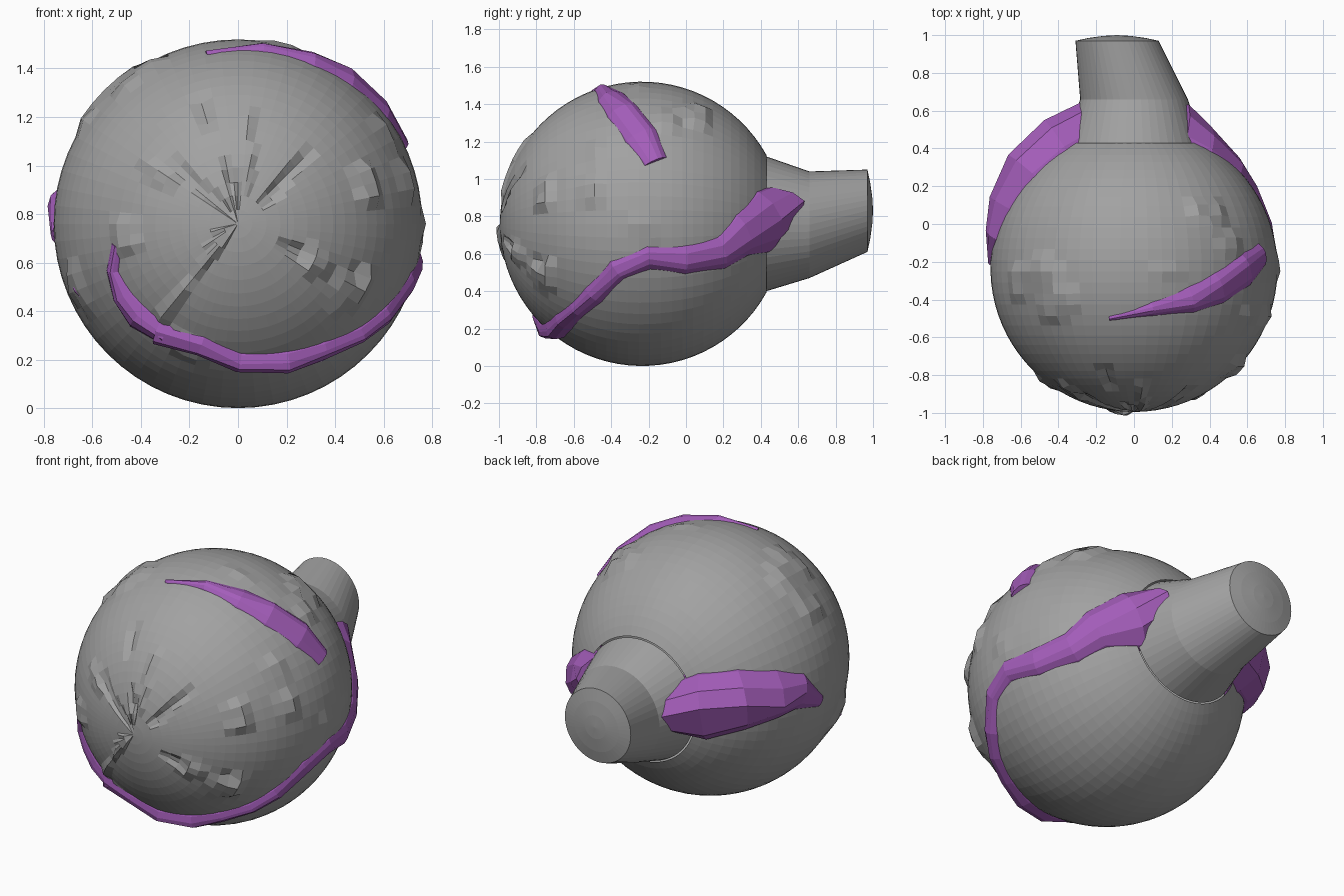
import bpy, bmesh, math, random
from mathutils import Vector

random.seed(4)
CENTRE = Vector((0, -0.235, 0.76))
RADIUS = 0.76

if "Cube" in bpy.data.objects:
    bpy.data.objects.remove(bpy.data.objects["Cube"], do_unlink=True)


def make_material(name, colour):
    material = bpy.data.materials.new(name)
    material.use_nodes = True
    material.diffuse_color = (*colour, 1)
    shader = material.node_tree.nodes["Principled BSDF"]
    shader.inputs["Base Color"].default_value = (*colour, 1)
    return material


grey = make_material("stone grey", (0.36, 0.36, 0.36))
purple = make_material("vein purple", (0.37, 0.11, 0.49))


def finish(name, bm, material):
    bmesh.ops.recalc_face_normals(bm, faces=bm.faces)
    mesh = bpy.data.meshes.new(name)
    bm.to_mesh(mesh)
    bm.free()
    mesh.materials.append(material)
    obj = bpy.data.objects.new(name, mesh)
    bpy.context.collection.objects.link(obj)
    return obj


def bridge(bm, first, second, closed):
    """Join two rows of vertices with quads."""
    count = len(first)
    for i in range(count if closed else count - 1):
        j = (i + 1) % count
        bm.faces.new((first[i], first[j], second[j], second[i]))


def loft(rings, segments):
    """Round body along y; each ring is (y, x, z, radius)."""
    bm = bmesh.new()
    rows = []
    for y, x, z, r in rings:
        row = []
        for i in range(segments):
            a = math.tau * i / segments
            row.append(bm.verts.new((x + r * math.cos(a), y, z + r * math.sin(a))))
        rows.append(row)
    for first, second in zip(rows, rows[1:]):
        bridge(bm, first, second, True)
    return bm, rows


# Ball: rings about the y axis, open where the stalk joins
steps = 34
last_angle = math.acos(-0.665 / RADIUS)
rings = []
for i in range(steps + 1):
    angle = max(last_angle * i / steps, 0.012)
    rings.append((CENTRE.y - RADIUS * math.cos(angle), 0, CENTRE.z,
                  RADIUS * math.sin(angle)))
ball, rows = loft(rings, 64)
ball.faces.new(rows[0])

# Chipped lumps on the surface: (x, y, z), reach, lift
lumps = [
    ((-0.42, -0.4, 1.37), 0.11, 0.02), ((-0.6, -0.3, 1.23), 0.09, 0.02),
    ((-0.5, -0.25, 1.35), 0.09, 0.02), ((0.4, 0.06, 1.36), 0.1, 0.025),
    ((0.5, -0.1, 1.32), 0.08, 0.02), ((0.2, -0.25, 1.5), 0.06, 0.01),
    ((0.52, -0.75, 0.92), 0.07, 0.03), ((0.66, -0.5, 0.92), 0.07, 0.025),
    ((0.45, -0.75, 0.5), 0.09, 0.03), ((0.72, -0.2, 0.74), 0.06, 0.015),
    ((-0.66, -0.5, 0.5), 0.09, 0.02), ((-0.33, -0.9, 0.98), 0.07, 0.02),
    ((0.6, -0.5, 1.15), 0.07, 0.02), ((-0.2, -0.75, 0.25), 0.08, 0.02),
    ((-0.45, -0.8, 0.72), 0.07, 0.02), ((0.3, -0.85, 0.62), 0.06, 0.02),
]
# Thin creases running out from the front: start, end, lift
creases = [
    ((0, -0.98, 0.9), (-0.18, -0.78, 1.27), -0.02),
    ((-0.05, -1, 0.72), (-0.3, -0.83, 0.37), 0.02),
    ((0.13, -0.97, 0.87), (0.27, -0.88, 1.03), -0.02),
    ((0.22, -0.95, 0.65), (0.48, -0.77, 0.54), -0.02),
    ((-0.04, -1, 0.82), (-0.25, -0.92, 0.98), -0.015),
    ((0.04, -0.98, 0.9), (0.05, -0.85, 1.2), 0.015),
]
for vert in ball.verts:
    out = (vert.co - CENTRE).normalized()
    point = CENTRE + out * RADIUS
    shift = 0
    for place, reach, lift in lumps:
        spot = CENTRE + (Vector(place) - CENTRE).normalized() * RADIUS
        distance = (point - spot).length
        if distance < reach:
            shift = lift * random.choice((0.5, 1, 1))
    for start, end, lift in creases:
        a, b = Vector(start), Vector(end)
        t = max(0, min(1, (point - a).dot(b - a) / (b - a).length_squared))
        if (point - a.lerp(b, t)).length < 0.025:
            shift = lift
    vert.co += out * shift
finish("ball", ball, grey)

# Stalk: tapered and leaning, with a shallow domed end
stalk, rows = loft([(0.43, 0, 0.76, 0.36), (0.66, 0, 0.755, 0.285),
                    (0.97, -0.09, 0.83, 0.22), (0.985, -0.09, 0.83, 0.15),
                    (0.996, -0.09, 0.83, 0.07)], 48)
tip = stalk.verts.new((-0.09, 1, 0.83))
for i in range(48):
    stalk.faces.new((rows[-1][i - 1], rows[-1][i], tip))
finish("stalk", stalk, grey)


def vein(name, path):
    """Ridge over the ball; each station is x, y, z, half width, height."""
    bm = bmesh.new()
    centres = [Vector(p[:3]) - CENTRE for p in path]
    rows = []
    for i, (x, y, z, width, height) in enumerate(path):
        out = centres[i].normalized()
        along = centres[min(i + 1, len(path) - 1)] - centres[max(i - 1, 0)]
        side = along.cross(out).normalized()
        crest = random.uniform(-0.3, 0.3)
        row = []
        for across, lift in ((-1.1, -0.3), (-0.95, 0.1), (-0.5 + crest / 2, 0.75),
                             (crest, 1), (0.55, 0.7), (0.95, 0.1), (1.1, -0.3)):
            direction = (out * RADIUS + side * width * across).normalized()
            rise = 0.004 + height * lift
            row.append(bm.verts.new(CENTRE + direction * (RADIUS + rise)))
        rows.append(row)
    for first, second in zip(rows, rows[1:]):
        bridge(bm, first, second, False)
    for row in (rows[0], rows[-1]):
        bm.faces.new(row)
    finish(name, bm, purple)


vein("top_vein", [
    (-0.13, -0.5, 1.46, 0.01, 0.01), (0.1, -0.45, 1.48, 0.035, 0.02),
    (0.3, -0.4, 1.43, 0.07, 0.03), (0.45, -0.34, 1.36, 0.085, 0.035),
    (0.6, -0.24, 1.24, 0.09, 0.03), (0.69, -0.16, 1.1, 0.06, 0.02)])

vein("long_vein", [
    (0.28, 0.64, 0.86, 0.13, 0.16), (0.36, 0.43, 0.77, 0.18, 0.09),
    (0.52, 0.3, 0.7, 0.12, 0.05), (0.62, 0.2, 0.6, 0.09, 0.04),
    (0.7, 0, 0.565, 0.075, 0.03), (0.73, -0.2, 0.58, 0.06, 0.02),
    (0.71, -0.37, 0.51, 0.055, 0.02), (0.62, -0.5, 0.37, 0.055, 0.03),
    (0.5, -0.58, 0.3, 0.045, 0.035), (0.35, -0.65, 0.24, 0.055, 0.03),
    (0.2, -0.7, 0.19, 0.06, 0.05), (0, -0.74, 0.19, 0.05, 0.05),
    (-0.15, -0.77, 0.27, 0.05, 0.03), (-0.33, -0.76, 0.31, 0.06, 0.05)])

vein("long_vein_end", [
    (-0.3, -0.76, 0.3, 0.05, 0.04), (-0.42, -0.75, 0.37, 0.07, 0.04),
    (-0.49, -0.76, 0.45, 0.055, 0.03), (-0.53, -0.77, 0.56, 0.03, 0.02),
    (-0.5, -0.8, 0.67, 0.025, 0.01)])

vein("short_vein", [
    (-0.68, -0.5, 0.52, 0.012, 0.01), (-0.66, -0.51, 0.49, 0.02, 0.02),
    (-0.64, -0.52, 0.46, 0.01, 0.01)])

vein("side_vein", [
    (-0.28, 0.64, 0.8, 0.14, 0.16), (-0.42, 0.45, 0.81, 0.2, 0.16),
    (-0.56, 0.27, 0.84, 0.18, 0.14), (-0.68, 0.1, 0.84, 0.14, 0.09),
    (-0.74, -0.04, 0.82, 0.1, 0.05), (-0.76, -0.2, 0.71, 0.03, 0.01)])
